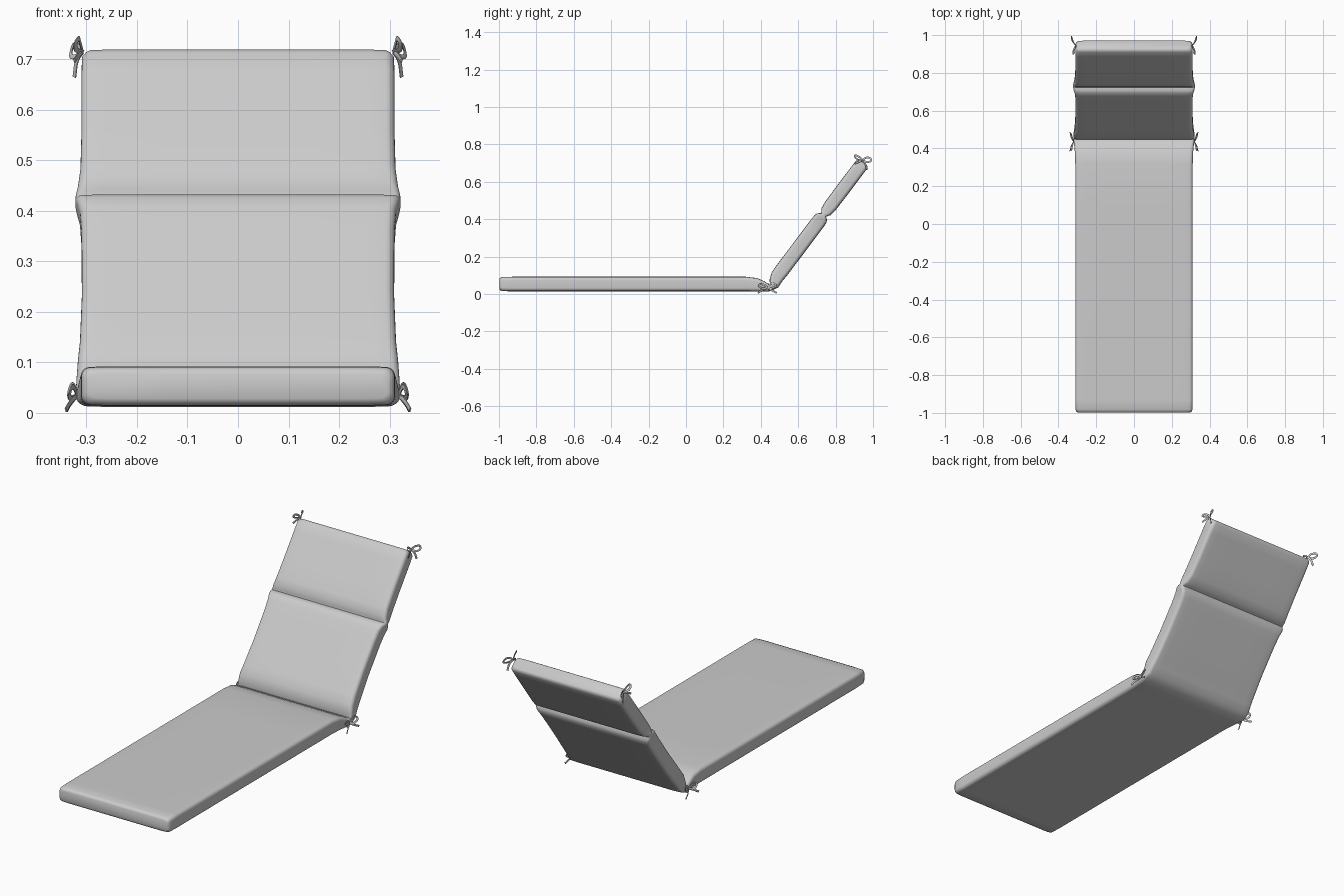
import bpy, bmesh, math
from mathutils import Vector

if "Cube" in bpy.data.objects:
    bpy.data.objects.remove(bpy.data.objects["Cube"])

fabric = bpy.data.materials.new("grey fabric")
fabric.diffuse_color = (0.6, 0.6, 0.6, 1)
fabric.use_nodes = True
fabric.node_tree.nodes["Principled BSDF"].inputs["Base Color"].default_value = fabric.diffuse_color


def ring(y, z, deg, ht, hw):
    """Rounded-rectangle cross-section standing square to the path."""
    a = math.radians(deg)
    up = Vector((0, -math.sin(a), math.cos(a)))
    r = min(0.018, ht * 0.8)
    flat = hw - r
    pts = []

    def corner(sx, sz, start):
        for i in range(6):
            t = math.radians(start + 18 * i)
            pts.append((sx * flat + r * math.cos(t), sz * (ht - r) + r * math.sin(t)))

    corner(1, 1, 0)
    for f in (0.9, 0.5, 0, -0.5, -0.9):
        pts.append((f * flat, ht + 0.001))
    corner(-1, 1, 90)
    corner(-1, -1, 180)
    for f in (-0.9, -0.5, 0, 0.5, 0.9):
        pts.append((f * flat, -ht - 0.001))
    corner(1, -1, 270)
    c = Vector((0, y, z))
    return [c + Vector((u, 0, 0)) + up * v for u, v in pts]


# seat panel and the fold: y, z, tilt, half thickness, half width
stations = [
    (-0.998, 0.053, 0, 0.024, 0.297), (-0.994, 0.053, 0, 0.032, 0.305),
    (-0.982, 0.053, 0, 0.037, 0.310), (-0.93, 0.053, 0, 0.038, 0.311),
    (-0.4, 0.053, 0, 0.038, 0.311), (0.1, 0.053, 0, 0.038, 0.311),
    (0.32, 0.053, 0, 0.038, 0.311), (0.38, 0.049, 0, 0.035, 0.313),
    (0.42, 0.040, 3, 0.027, 0.317), (0.442, 0.035, 12, 0.020, 0.320),
    (0.456, 0.037, 24, 0.017, 0.321), (0.470, 0.055, 48, 0.030, 0.320),
]
# back and head panels: distance below the top end, half thickness, half width
back = [
    (0.765, 0.036, 0.317), (0.72, 0.038, 0.313), (0.6, 0.038, 0.309), (0.45, 0.038, 0.310),
    (0.40, 0.038, 0.313), (0.375, 0.036, 0.319), (0.362, 0.028, 0.322),
    (0.353, 0.015, 0.322), (0.344, 0.020, 0.321), (0.33, 0.030, 0.317),
    (0.29, 0.035, 0.312), (0.2, 0.036, 0.310), (0.06, 0.036, 0.310),
    (0.016, 0.036, 0.309), (0.005, 0.031, 0.304), (0.0, 0.023, 0.296),
]
for s, ht, hw in back:
    stations.append((0.948 - s * 0.602, 0.704 - s * 0.799, 53, ht, hw))

# lounger cushion, lofted through the stations
bm = bmesh.new()
rings = [[bm.verts.new(p) for p in ring(*st)] for st in stations]
n = len(rings[0])
for a, b in zip(rings, rings[1:]):
    for i in range(n):
        j = (i + 1) % n
        bm.faces.new((a[i], a[j], b[j], b[i]))
bm.faces.new(rings[0])
bm.faces.new(rings[-1])
bmesh.ops.recalc_face_normals(bm, faces=bm.faces)
mesh = bpy.data.meshes.new("cushion")
bm.to_mesh(mesh)
bm.free()
mesh.materials.append(fabric)
cushion = bpy.data.objects.new("cushion", mesh)
bpy.context.collection.objects.link(cushion)


def bow(name, knot, side, strands):
    """Ribbon bow made of flat strands running out of the knot."""
    cu = bpy.data.curves.new(name, 'CURVE')
    cu.dimensions = '3D'
    cu.extrude = 0.0035
    cu.bevel_depth = 0.0015
    cu.bevel_resolution = 1
    cu.resolution_u = 6
    cu.use_fill_caps = True
    for pts in strands:
        sp = cu.splines.new('BEZIER')
        sp.bezier_points.add(len(pts) - 1)
        for bp, (x, y, z) in zip(sp.bezier_points, pts):
            bp.co = (side * (knot[0] + x), knot[1] + y, knot[2] + z)
            bp.handle_left_type = bp.handle_right_type = 'AUTO'
    cu.materials.append(fabric)
    ob = bpy.data.objects.new(name, cu)
    bpy.context.collection.objects.link(ob)
    bpy.ops.object.select_all(action='DESELECT')
    ob.select_set(True)
    bpy.context.view_layer.objects.active = ob
    bpy.ops.object.convert(target='MESH')
    bpy.ops.object.shade_smooth_by_angle()


O = (0, 0, 0)
top_strands = [
    [O, (0.005, -0.02, 0.018), (0.010, -0.043, 0.024), (0.014, -0.033, 0.008), O],
    [O, (0.012, 0.02, 0.014), (0.022, 0.046, 0.002), (0.020, 0.028, -0.010), O],
    [O, (0.010, 0.012, -0.015), (0.016, 0.024, -0.050)],
    [O, (0.009, -0.02, -0.008), (0.016, -0.042, -0.018)],
]
low_strands = [
    [O, (0.006, -0.02, 0.016), (0.012, -0.045, 0.012), (0.014, -0.028, -0.004), O],
    [O, (0.006, 0.02, 0.020), (0.014, 0.045, 0.014), (0.014, 0.028, -0.002), O],
    [O, (0.012, -0.025, -0.012), (0.022, -0.050, -0.028)],
    [O, (0.012, 0.022, -0.014), (0.020, 0.050, -0.028)],
]
for side, label in ((-1, "left"), (1, "right")):
    bow("top_tie_" + label, (0.308, 0.945, 0.715), side, top_strands)
    bow("fold_tie_" + label, (0.319, 0.435, 0.034), side, low_strands)

bpy.ops.object.select_all(action='DESELECT')
cushion.select_set(True)
bpy.context.view_layer.objects.active = cushion
bpy.ops.object.shade_smooth_by_angle(angle=math.radians(60))
